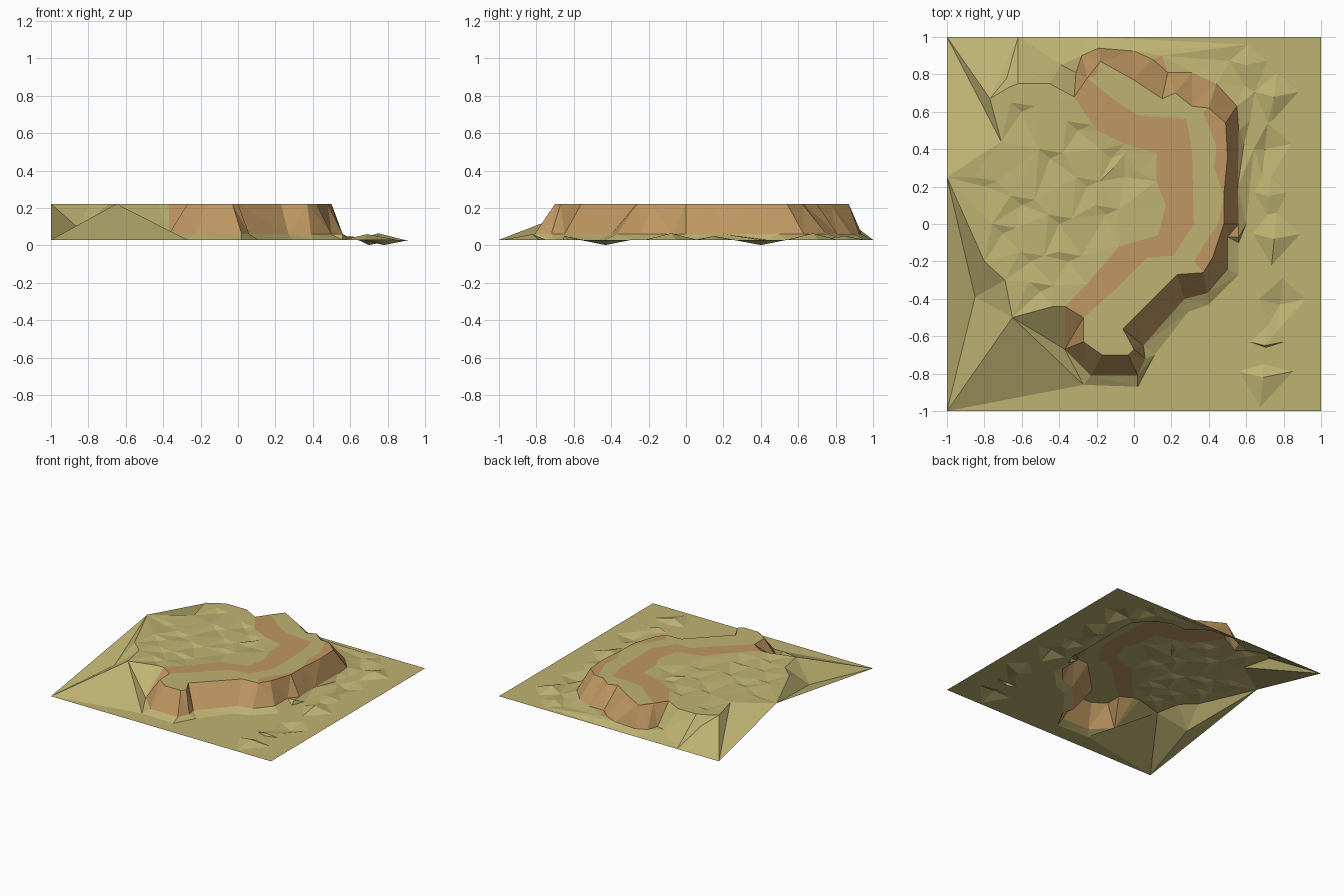
import bpy, random
from mathutils import Vector
from mathutils.geometry import delaunay_2d_cdt

if "Cube" in bpy.data.objects:
    bpy.data.objects.remove(bpy.data.objects["Cube"])
random.seed(4)
LOW, FOOT, TOP = 0.03, 0.06, 0.222

def material(name, color):
    m = bpy.data.materials.new(name)
    m.diffuse_color = (*color, 1)
    m.use_nodes = True
    m.node_tree.nodes["Principled BSDF"].inputs["Base Color"].default_value = m.diffuse_color
    return m

verts, index, edges = [], {}, []

def point(x, y, z):
    key = (round(x, 3), round(y, 3))
    if key not in index:
        index[key] = len(verts)
        verts.append((x, y, z))
    return index[key]

def line(pts, z, closed=False):
    ids = [point(*p, z) if len(p) == 2 else point(*p) for p in pts]
    edges.extend(zip(ids, ids[1:] + (ids[:1] if closed else [])))
    if not closed and len(edges) and edges[-1][0] == ids[-1]:
        edges.pop()

def inside(p, poly):
    hit = False
    for a, b in zip(poly, poly[1:] + poly[:1]):
        if (a[1] > p[1]) != (b[1] > p[1]) and p[0] < (b[0]-a[0])*(p[1]-a[1])/(b[1]-a[1]) + a[0]:
            hit = not hit
    return hit

# cliff: upper rim and foot, from the north-west end round to the south-west end
rim = [(-.32, .68), (-.25, .69), (-.25, .78), (-.2, .79), (-.18, .87), (0, .77), (.15, .67), (.22, .7),
       (.31, .63), (.4, .62), (.49, .54), (.5, .36), (.48, .15), (.48, 0), (.42, -.18),
       (.37, -.26), (.23, -.27), (0, -.5), (-.06, -.56), (0, -.67), (-.03, -.7), (-.17, -.7),
       (-.27, -.63), (-.27, -.5), (-.37, -.44)]
foot = [(-.32, .68), (-.31, .81), (-.28, .9), (-.19, .94), (0, .925), (.1, .88), (.15, .9),
        (.18, .81), (.31, .81), (.44, .75), (.55, .63), (.56, .5), (.555, .2), (.56, 0),
        (.56, -.07), (.5, -.07), (.5, -.24), (.39, -.37), (.27, -.4), (.05, -.65), (.06, -.72),
        (.02, -.81), (-.23, -.81), (-.37, -.67), (-.37, -.44)]
# worn rock along the eastern rim
ledge = [(.4, .62), (.37, .6), (.44, .42), (.43, .3), (.48, .15), (.45, 0), (.38, -.1),
         (.32, -.2), (.37, -.26)]
# flat rock path crossing the plateau
path = [(-.25, .78), (-.1, .66), (.02, .58), (.28, .56), (.31, .4), (.32, 0), (.21, -.17),
        (.07, -.18), (-.1, -.35), (-.27, -.5), (-.37, -.44), (-.25, -.32), (-.08, -.12),
        (.13, -.06), (.17, .1), (.12, .23), (.12, .38), (-.05, .43), (-.2, .5), (-.32, .68), (-.25, .69)]
# western edge of the plateau
west = [(-.37, -.44), (-.43, -.44), (-.65, -.5), (-.69, -.3), (-.8, -.2), (-1, .25), (-.71, .44),
        (-.77, .67), (-.67, .73), (-.62, .75), (-.45, .75), (-.32, .68)]
# grassy skirt below the cliff
skirt = [(-.27, -.86), (.02, -.87), (.11, -.7), (.29, -.47), (.4, -.43), (.56, -.27),
         (.56, -.1), (.6, 0), (.64, .4), (.62, .55)]
border = [(-1, -1), (1, -1), (1, 1), (-.25, 1), (-.62, 1), (-1, 1), (-1, .25)]

line(rim, TOP)
line(foot, FOOT)
line(ledge, TOP)
line(path, TOP, True)
line(west, TOP)
line(skirt, LOW)
line(border, LOW, True)

# slope creases on the west side
for a, b in [((-1, -1, LOW), (-.85, -.39, .09)), ((-.85, -.39, .09), (-1, .25, TOP)),
             ((-.85, -.39, .09), (-.65, -.5, TOP)), ((-1, -1, LOW), (-.65, -.5, TOP)),
             ((-.85, -.39, .09), (-.8, -.2, TOP)), ((-.65, -.5, TOP), (-.27, -.86, LOW)),
             ((-1, -1, LOW), (-.27, -.86, LOW)), ((-1, 1, LOW), (-.71, .44, TOP)),
             ((-1, 1, LOW), (-.77, .67, TOP)), ((-.62, 1, LOW), (-.77, .67, TOP)),
             ((-.62, 1, LOW), (-.68, .78, .15)), ((-.62, 1, LOW), (-.39, .85, .07))]:
    line([a, b], 0)

# mounds and hollows on the low ground: centre, height, radius
for x, y, z, r in [(.7, .4, .002, .14), (.75, .68, .065, .13), (.78, -.43, .002, .14),
                   (.75, -.08, .065, .14), (.69, -.82, .06, .16), (.72, .15, .05, .1),
                   (.6, .85, .05, .11), (.7, -.65, .05, .1)]:
    point(x, y, z)
    for dx, dy in [(1, .2), (.1, 1), (-.8, .2), (-.1, -1)]:
        point(x + dx * r, y + dy * r, LOW)
# gentle ripples on the plateau
for x, y in [(-.6, .6), (-.45, .35), (-.3, .5), (-.25, .2), (-.05, .25), (-.6, .1), (-.4, 0),
             (-.15, .05), (-.55, -.2), (-.35, -.2), (-.5, -.36), (-.8, .2), (-.7, -.05), (-.12, .35)]:
    point(x, y, TOP - .018)
    for dx, dy in [(.07, .03), (-.06, .05)]:
        point(x + dx, y + dy, TOP - random.uniform(0, .006))

out, _, faces, orig, _, _ = delaunay_2d_cdt([Vector(v[:2]) for v in verts], edges, [], 0, 1e-5)
coords = [(p.x, p.y, verts[o[0]][2] if o else TOP) for p, o in zip(out, orig)]

# sort the triangles into parts by region
regions = {"cliff_face": rim + foot[::-1], "cliff_ledge": ledge + rim[9:16][::-1], "rock_path": path}
parts = {"ground": [], **{n: [] for n in regions}}
for f in faces:
    c = sum((out[i] for i in f), Vector((0, 0))) / len(f)
    parts[next((n for n, poly in regions.items() if inside(c, poly)), "ground")].append(f)

grass = material("grass", (.52, .45, .17))
rock = material("rock", (.52, .31, .12))
for name, tris in parts.items():
    used = sorted({i for f in tris for i in f})
    remap = {i: k for k, i in enumerate(used)}
    mesh = bpy.data.meshes.new(name)
    mesh.from_pydata([coords[i] for i in used], [], [[remap[i] for i in f] for f in tris])
    mesh.materials.append(grass if name == "ground" else rock)
    bpy.context.collection.objects.link(bpy.data.objects.new(name, mesh))
